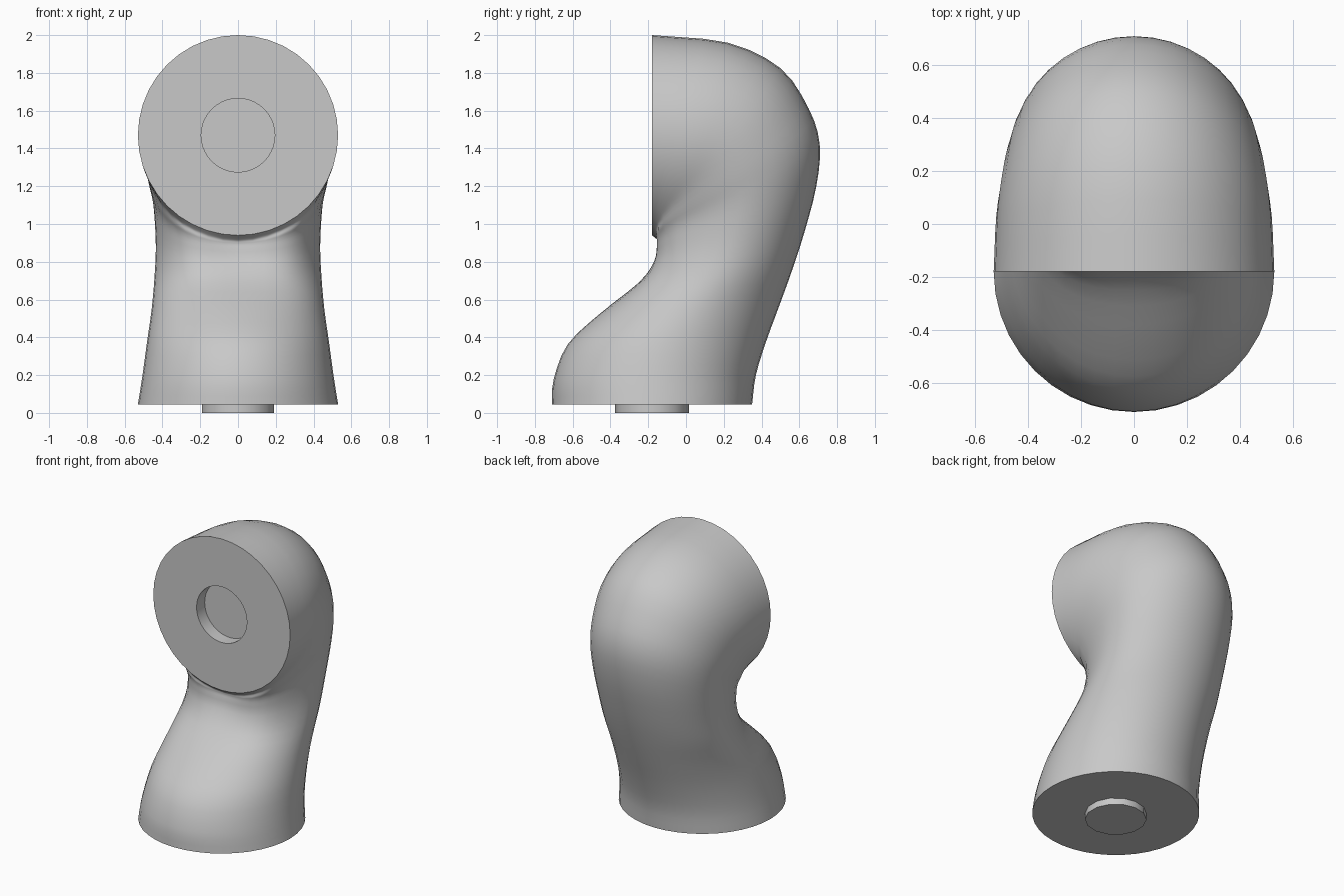
import bpy
import bmesh
from math import cos, sin, pi, radians
from mathutils import Vector

cube = bpy.data.objects.get("Cube")
if cube:
    bpy.data.objects.remove(cube, do_unlink=True)

SEGMENTS = 40      # sides of each pipe ring
STEPS = 3          # rings per section span
RADIUS = 0.53      # both pipe ends
PLUG_RADIUS = 0.195
FRONT_Y = -0.18
BASE_Z = 0.045

grey = bpy.data.materials.new("light grey")
grey.use_nodes = True
colour = (0.58, 0.58, 0.58, 1)
grey.diffuse_color = colour
grey.node_tree.nodes["Principled BSDF"].inputs["Base Color"].default_value = colour


def finish(name, bm):
    """Turn a bmesh into a smooth shaded object with sharp rims."""
    bmesh.ops.recalc_face_normals(bm, faces=bm.faces)
    mesh = bpy.data.meshes.new(name)
    bm.to_mesh(mesh)
    bm.free()
    mesh.materials.append(grey)
    obj = bpy.data.objects.new(name, mesh)
    bpy.context.collection.objects.link(obj)
    bpy.ops.object.select_all(action="DESELECT")
    obj.select_set(True)
    bpy.context.view_layer.objects.active = obj
    bpy.ops.object.shade_smooth_by_angle(angle=radians(40))


def ring(section):
    """Ellipse from an outer to an inner point, its inner flanks bulged forward."""
    outer_y, outer_z, inner_y, inner_z, width, bulge = section
    outer = Vector((0, outer_y, outer_z))
    inner = Vector((0, inner_y, inner_z))
    middle, arm = (outer + inner) / 2, (outer - inner) / 2
    points = []
    for i in range(SEGMENTS):
        a = 2 * pi * i / SEGMENTS
        forward = bulge * sin(2 * a) ** 2 if cos(a) < 0 else 0
        points.append(middle + arm * cos(a) + Vector((width * sin(a), -forward, 0)))
    return points


def smooth_sections(sections):
    """Catmull-Rom interpolation between the key sections."""
    keys = [Vector(s) for s in sections]
    keys = [keys[0] * 2 - keys[1]] + keys + [keys[-1] * 2 - keys[-2]]
    result = []
    for a, b, c, d in zip(keys, keys[1:], keys[2:], keys[3:]):
        for k in range(STEPS):
            t = k / STEPS
            result.append(b + (c - a) * t / 2
                          + (a * 2 - b * 5 + c * 4 - d) * t**2 / 2
                          + (b * 3 - a - c * 3 + d) * t**3 / 2)
    return result + [keys[-2]]


def loft(rings):
    """Skin a list of rings and close both ends."""
    bm = bmesh.new()
    loops = [[bm.verts.new(p) for p in points] for points in rings]
    for low, high in zip(loops, loops[1:]):
        for i in range(len(low)):
            j = (i + 1) % len(low)
            bm.faces.new((low[i], low[j], high[j], high[i]))
    bm.faces.new(loops[0])
    bm.faces.new(loops[-1])
    return bm


# Pipe sections from the base to the front opening:
# outer y, outer z, inner y, inner z, half width, flank bulge
sections = [
    (0.35, BASE_Z, -0.71, BASE_Z, RADIUS, 0),
    (0.37, 0.2, -0.7, 0.18, 0.507, 0),
    (0.425, 0.38, -0.625, 0.365, 0.482, 0),
    (0.495, 0.57, -0.45, 0.53, 0.457, 0.01),
    (0.56, 0.75, -0.25, 0.69, 0.442, 0.03),
    (0.625, 0.95, -0.167, 0.8, 0.435, 0.06),
    (0.69, 1.2, -0.147, 0.87, 0.442, 0.08),
    (0.708, 1.42, -0.142, 0.89, 0.455, 0.09),
    (0.65, 1.61, -0.142, 0.9, 0.475, 0.09),
    (0.5, 1.825, -0.145, 0.91, 0.497, 0.07),
    (0.22, 1.96, -0.155, 0.92, 0.52, 0.04),
    (FRONT_Y, 2, FRONT_Y, 2 - 2 * RADIUS, RADIUS, 0),
]
rings = [ring(s) for s in smooth_sections(sections)]

# Round socket sunk into the front face
centre_z = 2 - RADIUS
for depth in (0, 0.09):
    y = FRONT_Y + depth
    rings.append(ring((y, centre_z + PLUG_RADIUS, y, centre_z - PLUG_RADIUS, PLUG_RADIUS, 0)))
finish("elbow_pipe", loft(rings))

# Short peg under the base
peg = bmesh.new()
bmesh.ops.create_cone(peg, cap_ends=True, segments=14, radius1=PLUG_RADIUS,
                      radius2=PLUG_RADIUS, depth=0.06)
bmesh.ops.translate(peg, verts=peg.verts, vec=(0, FRONT_Y, 0.03))
finish("base_peg", peg)
